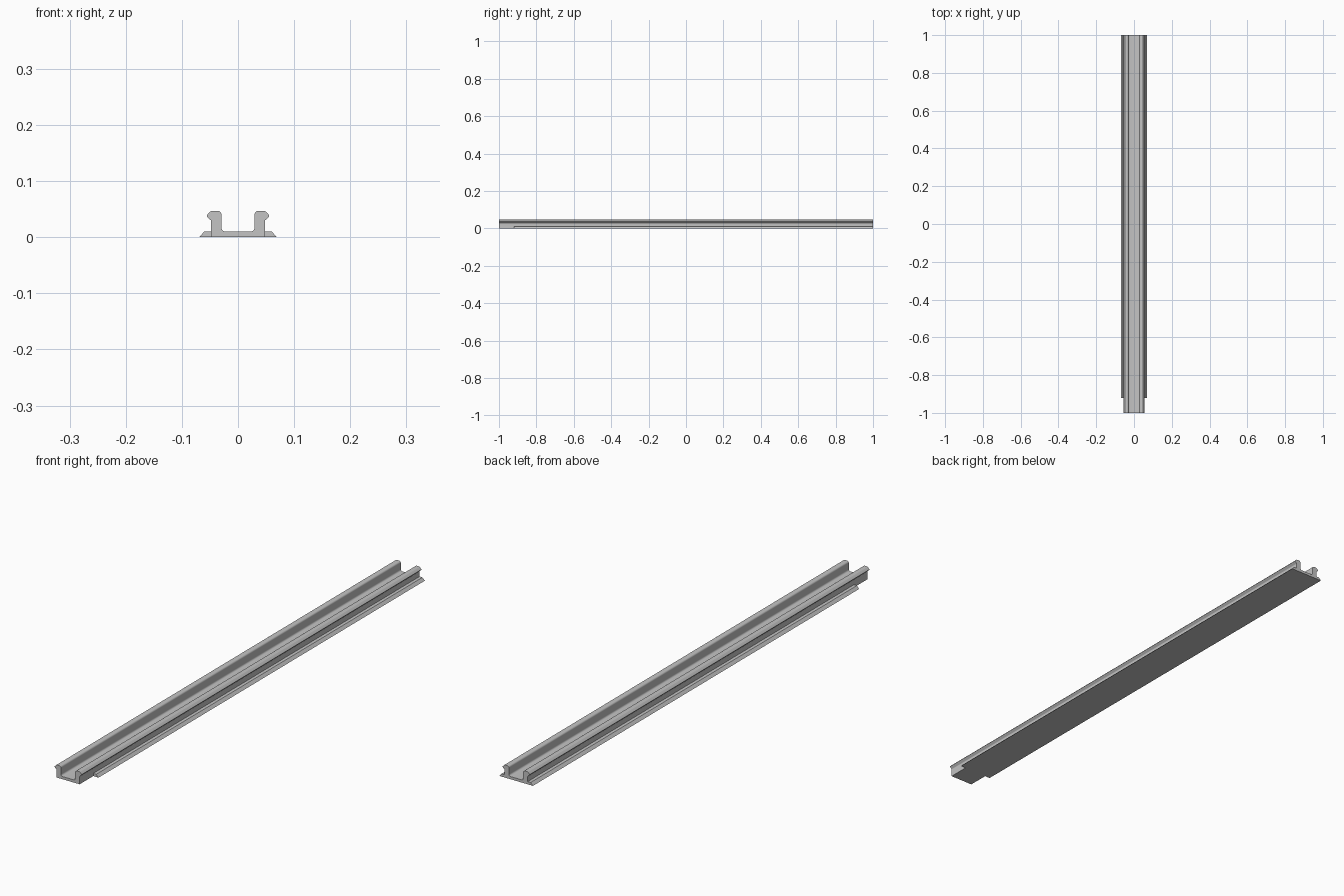
import bpy, bmesh, math
from mathutils import Vector

cube = bpy.data.objects.get("Cube")
if cube:
    bpy.data.objects.remove(cube, do_unlink=True)

grey = bpy.data.materials.new("satin grey")
grey.use_nodes = True
colour = (0.55, 0.55, 0.55, 1)
grey.diffuse_color = colour
grey.node_tree.nodes["Principled BSDF"].inputs["Base Color"].default_value = colour


def rounded(corners, steps=6):
    """Open path of (x, z, radius) corners, each replaced by a tangent arc."""
    pts = []
    for i, (x, z, r) in enumerate(corners):
        p = Vector((x, z))
        if r == 0:
            pts.append(p)
            continue
        a = (Vector(corners[i - 1][:2]) - p).normalized()
        b = (Vector(corners[i + 1][:2]) - p).normalized()
        half = math.acos(a.dot(b)) / 2
        bisector = (a + b).normalized()
        centre = p + bisector * (r / math.sin(half))
        sweep = math.pi / 2 - half
        side = Vector((-bisector.y, bisector.x))
        if side.dot(a) < 0:
            side = -side
        for k in range(steps + 1):
            t = sweep * (1 - 2 * k / steps)
            pts.append(centre + (side * math.sin(t) - bisector * math.cos(t)) * r)
    return pts


def extrude_profile(name, pts, y0, y1):
    bm = bmesh.new()
    face = bm.faces.new([bm.verts.new((p.x, y0, p.y)) for p in pts])
    ext = bmesh.ops.extrude_face_region(bm, geom=[face], use_keep_orig=True)
    moved = [v for v in ext["geom"] if isinstance(v, bmesh.types.BMVert)]
    bmesh.ops.translate(bm, vec=(0, y1 - y0, 0), verts=moved)
    bmesh.ops.recalc_face_normals(bm, faces=bm.faces)
    mesh = bpy.data.meshes.new(name)
    bm.to_mesh(mesh)
    bm.free()
    mesh.materials.append(grey)
    obj = bpy.data.objects.new(name, mesh)
    bpy.context.collection.objects.link(obj)
    bpy.ops.object.select_all(action='DESELECT')
    obj.select_set(True)
    bpy.context.view_layer.objects.active = obj
    bpy.ops.object.shade_smooth_by_angle(angle=math.radians(30))


# Channel: flat floor, upright walls and bulbous outward heads
half_channel = rounded([
    (0.0478, 0, 0),
    (0.0478, 0.0295, 0.003),
    (0.0568, 0.038, 0.003),
    (0.0478, 0.047, 0.004),
    (0.0295, 0.047, 0.007),
    (0.0295, 0.010, 0.007),
    (0, 0.010, 0),
])[:-1]
mirrored = [Vector((-p.x, p.y)) for p in reversed(half_channel)]
extrude_profile("channel_rail", half_channel + mirrored, -1, 1)

# Sloped side flanges, stopping short of the front end
flange = [(0.0478, 0), (0.0695, 0), (0.0600, 0.010), (0.0478, 0.010)]
for name, s in (("left_flange", 1), ("right_flange", -1)):
    extrude_profile(name, [Vector((s * x, z)) for x, z in flange], -0.92, 1)
